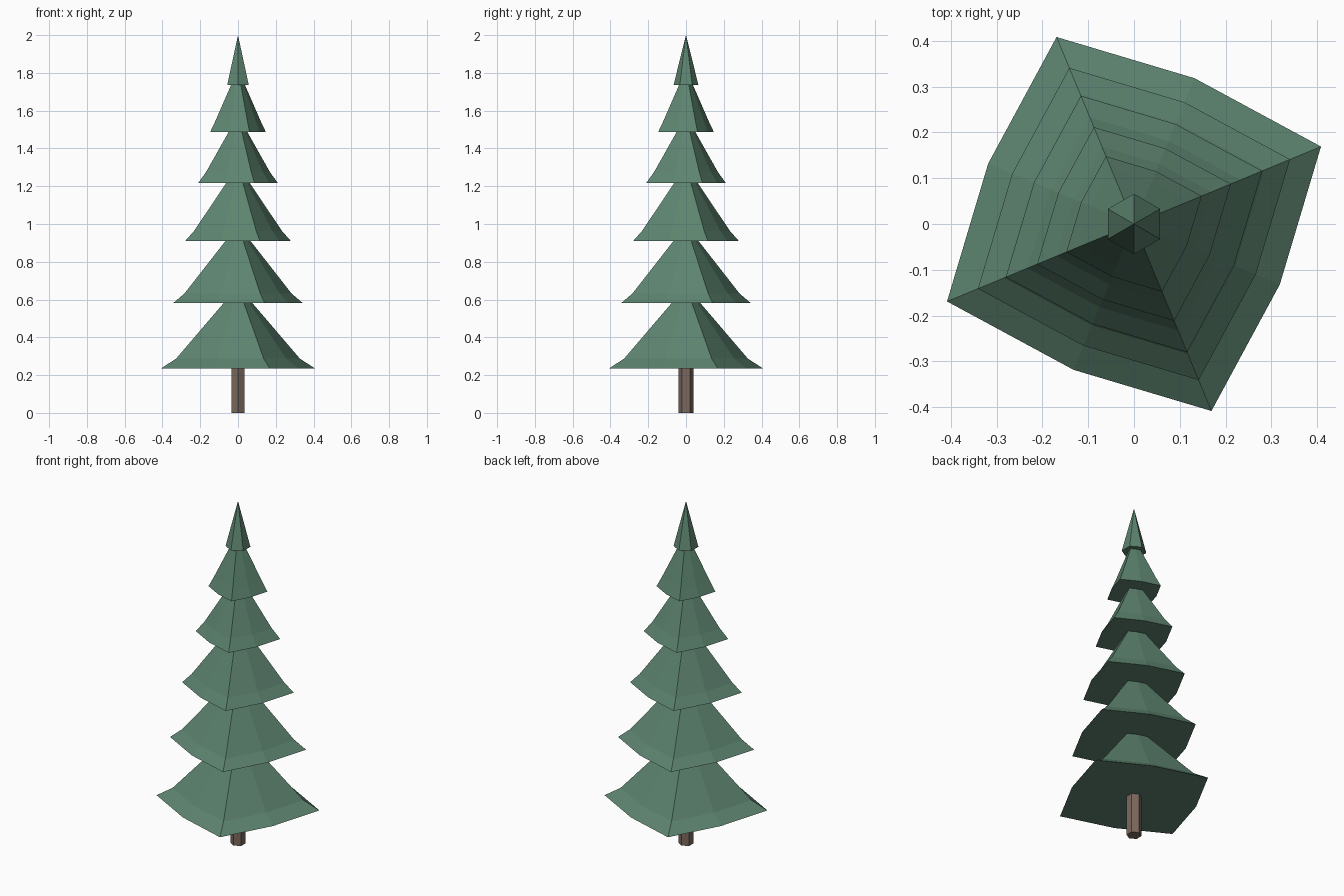
import bpy, bmesh
from math import cos, sin, radians

if "Cube" in bpy.data.objects:
    bpy.data.objects.remove(bpy.data.objects["Cube"])


def material(name, color):
    m = bpy.data.materials.new(name)
    m.diffuse_color = (*color, 1)
    m.use_nodes = True
    m.node_tree.nodes["Principled BSDF"].inputs["Base Color"].default_value = m.diffuse_color
    return m


GREEN = material("needles", (0.11, 0.23, 0.16))
BROWN = material("bark", (0.20, 0.14, 0.11))


def stack(name, sides, start, profile, mat, apex=None, inset=1.0):
    """Loft rings of (radius, z); every second vertex is pulled in by inset."""
    bm = bmesh.new()
    rings = []
    for r, z in profile:
        ring = []
        for i in range(sides):
            a = radians(start + 360 * i / sides)
            k = r * (inset if i % 2 else 1)
            ring.append(bm.verts.new((k * cos(a), k * sin(a), z)))
        rings.append(ring)
    for low, high in zip(rings, rings[1:]):
        for i in range(sides):
            j = (i + 1) % sides
            bm.faces.new((low[i], low[j], high[j], high[i]))
    bm.faces.new(rings[0][::-1])
    if apex is None:
        bm.faces.new(rings[-1])
    else:
        tip = bm.verts.new((0, 0, apex))
        for i in range(sides):
            bm.faces.new((rings[-1][i], rings[-1][(i + 1) % sides], tip))
    me = bpy.data.meshes.new(name)
    bm.to_mesh(me)
    bm.free()
    me.materials.append(mat)
    ob = bpy.data.objects.new(name, me)
    bpy.context.collection.objects.link(ob)


# Trunk
stack("trunk", 6, 90, [(0.04, 0), (0.04, 0.30)], BROWN)

# Branch tiers: base radius, base z, flare radius, flare z, apex z
tiers = [
    (0.442, 0.235, 0.355, 0.287, 0.67),
    (0.369, 0.583, 0.307, 0.632, 0.995),
    (0.303, 0.910, 0.252, 0.963, 1.31),
    (0.229, 1.216, 0.183, 1.275, 1.575),
    (0.160, 1.486, 0.130, 1.545, 1.82),
]
for n, (r0, z0, r1, z1, top) in enumerate(tiers, 1):
    stack(f"branch_tier_{n}", 8, 22.5, [(r0, z0), (r1, z1)], GREEN, top, 0.78)

# Tree tip
stack("tree_tip", 6, 90, [(0.066, 1.735)], GREEN, 2.0)
